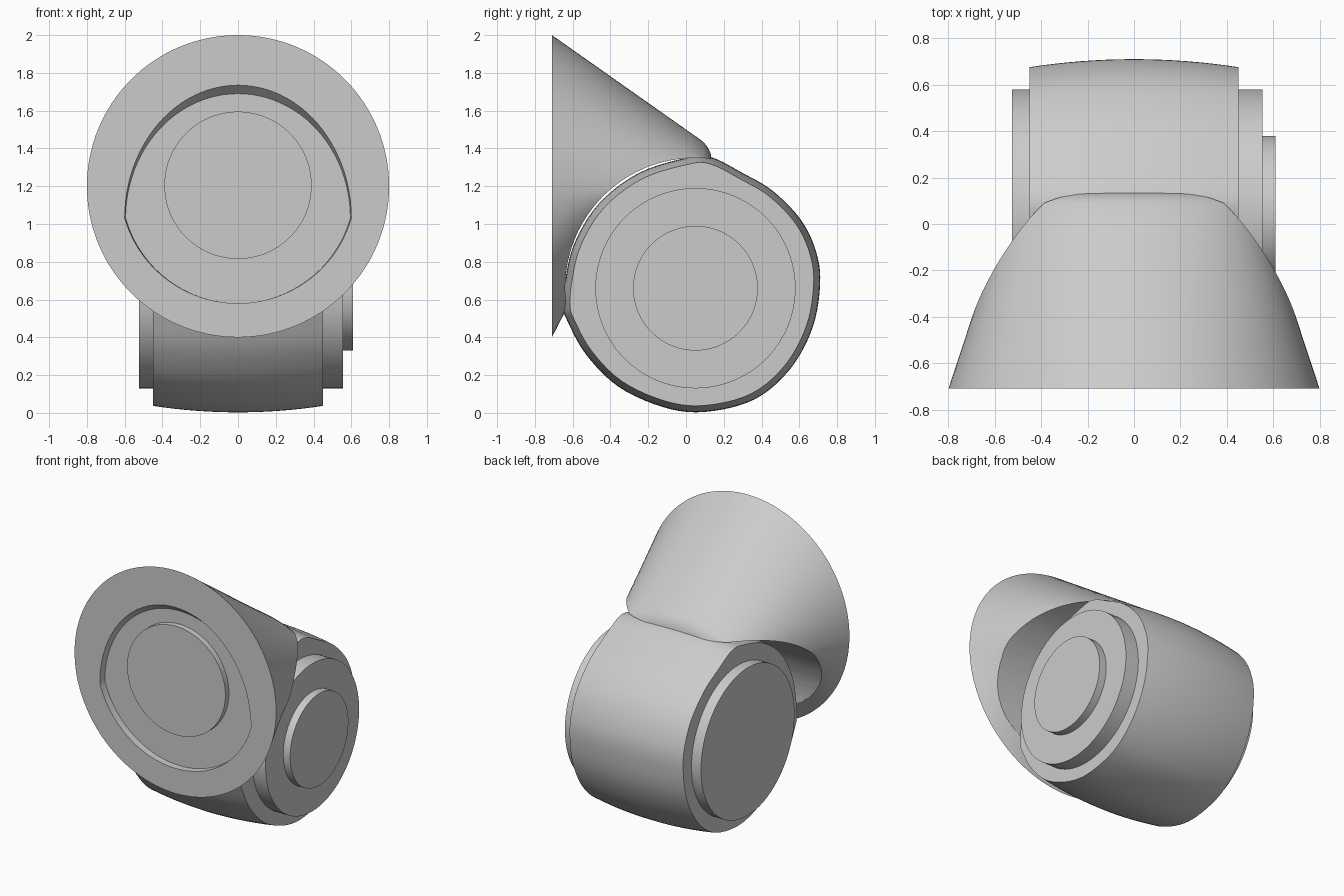
import bpy, bmesh, math
from mathutils import Vector

default = bpy.data.objects.get("Cube")
if default:
    bpy.data.objects.remove(default, do_unlink=True)

grey = bpy.data.materials.new("light_grey")
grey.use_nodes = True
colour = (0.6, 0.6, 0.6, 1)
grey.diffuse_color = colour
grey.node_tree.nodes["Principled BSDF"].inputs["Base Color"].default_value = colour

AXLE = Vector((0, 0.05, 0.66))
FRONT = -0.71
RIM_Z = 1.2


def loft(name, rings):
    """Skin a list of equal point rings and cap both ends."""
    bm = bmesh.new()
    loops = [[bm.verts.new(p) for p in ring] for ring in rings]
    n = len(loops[0])
    for a, b in zip(loops, loops[1:]):
        for i in range(n):
            j = (i + 1) % n
            bm.faces.new((a[i], a[j], b[j], b[i]))
    bm.faces.new(loops[0])
    bm.faces.new(loops[-1])
    bmesh.ops.recalc_face_normals(bm, faces=bm.faces)
    mesh = bpy.data.meshes.new(name)
    bm.to_mesh(mesh)
    bm.free()
    obj = bpy.data.objects.new(name, mesh)
    bpy.context.collection.objects.link(obj)
    mesh.materials.append(grey)
    return obj


def circle(n=96):
    return [(math.cos(2 * math.pi * i / n), math.sin(2 * math.pi * i / n)) for i in range(n)]


def side_disc(name, radius, x0, x1):
    return loft(name, [[AXLE + Vector((x, radius * c, radius * s)) for c, s in circle()]
                       for x in (x0, x1)])


def smooth_closed(points, steps=5):
    """Closed Catmull-Rom curve through the points."""
    pts = [Vector(p) for p in points]
    n, out = len(pts), []
    for i in range(n):
        a, b, c, d = (pts[(i + k) % n] for k in (-1, 0, 1, 2))
        for s in range(steps):
            t = s / steps
            out.append(0.5 * (2 * b + (c - a) * t + (2 * a - 5 * b + 4 * c - d) * t ** 2
                              + (3 * b - a - 3 * c + d) * t ** 3))
    return out


def cut(obj, cutter):
    mod = obj.modifiers.new("cut", 'BOOLEAN')
    mod.operation = 'DIFFERENCE'
    mod.solver = 'EXACT'
    mod.object = cutter
    bpy.context.view_layer.objects.active = obj
    bpy.ops.object.modifier_apply(modifier=mod.name)
    bpy.data.objects.remove(cutter, do_unlink=True)


# Drum body: rounded side profile, slightly crowned across its width
profile = smooth_closed([
    (0, 1.35), (.13, 1.355), (.3, 1.27), (.46, 1.175), (.61, 1.02), (.69, .85),
    (.71, .68), (.67, .45), (.55, .23), (.36, .07), (.1, .005), (-.12, .03),
    (-.36, .14), (-.53, .31), (-.625, .48), (-.65, .56), (-.64, .7), (-.59, .9),
    (-.46, 1.11), (-.25, 1.27)])
rings = []
for k in range(-8, 9):
    u = k / 8
    scale = 1 - 0.052 * u * u
    rings.append([AXLE + Vector((0.45 * u, (p.x - AXLE.y) * scale, (p.y - AXLE.z) * scale))
                  for p in profile])
drum_body = loft("drum_body", rings)

# Stepped caps on the drum ends
left_cap = side_disc("left_cap", 0.53, 0.44, 0.555)
left_hub = side_disc("left_hub", 0.33, 0.54, 0.61)
right_cap = side_disc("right_cap", 0.53, -0.44, -0.525)

# Flared hood: ellipses that narrow towards the back, with a rounded tip
rings = []
for y, shrink in ((FRONT, 1), (-.65, 1), (-.6, 1), (-.5, 1), (-.4, 1), (-.25, 1), (-.1, 1),
                  (.02, 1), (.09, 1), (.115, .95), (.13, .87), (.136, .76)):
    d = y - FRONT
    centre = RIM_Z - 0.06 * d
    width = (0.8 - 0.33 * d) * shrink
    up = (2 - 0.704 * d - centre) * shrink
    down = max(0.8 - 2 * d, 0.3) * shrink
    rings.append([Vector((width * c, y, centre + s * (up if s > 0 else down)))
                  for c, s in circle(128)])
hood = loft("hood", rings)
cut(hood, side_disc("drum_clearance", 0.69, -1, 1))

# Front recess: round below, taller arch above, sloped upper wall
rings = []
for y, top, half in ((FRONT - .05, 1.757, .603), (FRONT, 1.735, .6), (-.66, 1.69, .595)):
    arch = [(half * math.cos(a), 1.03 + (top - 1.03) * math.sin(a))
            for a in (math.pi * i / 48 for i in range(49))]
    start = math.asin(-.17 / .62)
    bowl = [(half / .597 * .62 * math.cos(a), RIM_Z + .62 * math.sin(a))
            for a in (-math.pi - start + (math.pi + 2 * start) * i / 48 for i in range(1, 48))]
    rings.append([Vector((x, y, z)) for x, z in arch + bowl])
cut(hood, loft("recess_cutter", rings))

# Raised round plate inside the recess
front_plate = loft("front_plate", [[Vector((.39 * c, y, RIM_Z + .005 + .39 * s))
                                    for c, s in circle()] for y in (-.7, -.655)])

# Smooth curves, sharp edges
for obj in (drum_body, left_cap, left_hub, right_cap, hood, front_plate):
    bpy.ops.object.select_all(action='DESELECT')
    obj.select_set(True)
    bpy.context.view_layer.objects.active = obj
    bpy.ops.object.shade_smooth_by_angle(angle=math.radians(32))
